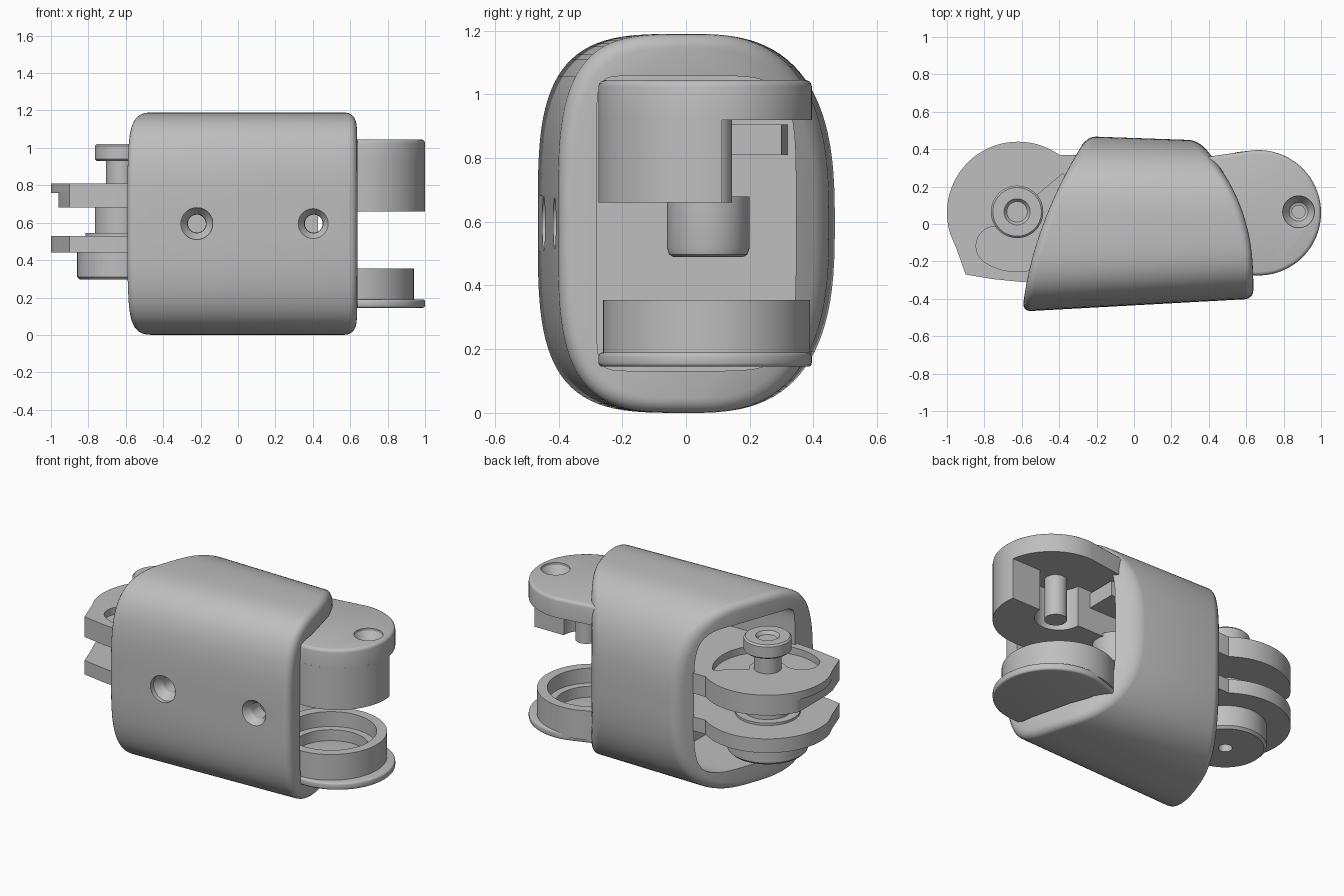
import bpy, bmesh
from math import sin, cos, pi, radians, copysign

if "Cube" in bpy.data.objects:
    bpy.data.objects.remove(bpy.data.objects["Cube"])

GREY = (0.52, 0.52, 0.52, 1)
grey = bpy.data.materials.new("plain_grey")
grey.use_nodes = True
grey.diffuse_color = GREY
grey.node_tree.nodes["Principled BSDF"].inputs["Base Color"].default_value = GREY


def finish(name, bm):
    bmesh.ops.recalc_face_normals(bm, faces=bm.faces)
    mesh = bpy.data.meshes.new(name)
    bm.to_mesh(mesh)
    bm.free()
    mesh.materials.append(grey)
    obj = bpy.data.objects.new(name, mesh)
    bpy.context.collection.objects.link(obj)
    return obj


def shade(obj):
    bpy.ops.object.select_all(action="DESELECT")
    obj.select_set(True)
    bpy.context.view_layer.objects.active = obj
    bpy.ops.object.shade_smooth_by_angle(angle=radians(32))


def loft(name, rings, closed=False):
    """Skin a list of point rings; cap the ends unless the loft wraps around."""
    bm = bmesh.new()
    rows = [[bm.verts.new(p) for p in ring] for ring in rings]
    n = len(rows[0])
    for a, b in zip(rows, rows[1:] + rows[:1] if closed else rows[1:]):
        for i in range(n):
            j = (i + 1) % n
            bm.faces.new((a[i], a[j], b[j], b[i]))
    if not closed:
        bm.faces.new(rows[0])
        bm.faces.new(rows[-1])
    return finish(name, bm)


def lathe(name, centre, profile, along_y=False, n=48, closed=False):
    """Turn (radius, height) pairs round a vertical axis, or one along y."""
    cx, cy = centre
    rings = []
    for r, h in profile:
        ring = [(r * cos(2 * pi * i / n), r * sin(2 * pi * i / n)) for i in range(n)]
        rings.append([(cx + u, h, cy + v) if along_y else (cx + u, cy + v, h) for u, v in ring])
    return loft(name, rings, closed)


def slab(name, outline, z0, z1, bevel=0.0, levels=()):
    """Extrude an outline upwards, rounding its rim at the given levels."""
    obj = loft(name, [[(x, y, z) for x, y in outline] for z in (z0, z1)])
    if bevel:
        bm = bmesh.new()
        bm.from_mesh(obj.data)
        rim = [e for e in bm.edges
               if any(all(abs(v.co.z - z) < 1e-4 for v in e.verts) for z in levels)]
        bmesh.ops.bevel(bm, geom=rim, offset=bevel, segments=3, affect="EDGES", profile=0.5)
        bm.to_mesh(obj.data)
        bm.free()
    return obj


def cut(obj, cutters):
    for c in cutters:
        c.hide_render = True
        mod = obj.modifiers.new("cut", "BOOLEAN")
        mod.operation, mod.solver, mod.object = "DIFFERENCE", "EXACT", c
    bpy.context.view_layer.update()
    mesh = bpy.data.meshes.new_from_object(obj.evaluated_get(bpy.context.evaluated_depsgraph_get()))
    obj.modifiers.clear()
    obj.data = mesh
    for c in cutters:
        bpy.data.objects.remove(c)


def arc(cx, cy, r, a0, a1, n=40):
    angles = [radians(a0 + (a1 - a0) * i / n) for i in range(n + 1)]
    return [(cx + r * cos(a), cy + r * sin(a)) for a in angles]


def power(v, n):
    return copysign(abs(v) ** (2 / n), v)


# Housing: rounded sleeve with curved slanted ends and a tunnel through it
N = 96
MID = 0.595
TURNS = [2 * pi * (i + 0.5) / N for i in range(N)]


def end_x(side, y):
    if side > 0:
        return 0.638 - 0.52 * max(y + 0.35, 0) ** 2.5
    u = y + 0.45
    return -0.595 + 0.115 * u + 0.285 * u * u


def outer_ring(side, inset, back):
    ring = []
    for t in TURNS:
        n = 2.75 if cos(t) > 0 else 3.6
        x = 0.5 * side
        for _ in range(6):
            y0, y1 = -0.435 + 0.055 * x + inset, 0.46 - 0.035 * x - inset
            y = (y0 + y1) / 2 + (y1 - y0) / 2 * power(cos(t), n)
            x = end_x(side, y) - side * back
        ring.append((x, y, MID + (MID - inset) * power(sin(t), n)))
    return ring


def tunnel_ring(side, y0, y1):
    ring = []
    for t in TURNS:
        n = 5 if cos(t) > 0 else 14
        y = (y0 + y1) / 2 + (y1 - y0) / 2 * power(cos(t), n)
        ring.append((end_x(side, y), y, MID + 0.463 * power(sin(t), n)))
    return ring


R = 0.045
steps = [(R * (1 - sin(a)), R * (1 - cos(a))) for a in (radians(18 * k) for k in range(6))]
rings = [outer_ring(-1, *s) for s in steps] + [outer_ring(1, *s) for s in reversed(steps)]
rings += [tunnel_ring(1, -0.28, 0.345), tunnel_ring(-1, -0.29, 0.365)]
housing = loft("housing", rings, closed=True)
cut(housing, [lathe("screw_cutter", (x, MID), [(0.085, -0.6), (0.085, -0.42), (0.05, -0.37), (0.045, -0.15)], True)
              for x in (-0.22, 0.405)])

# Wall across the tunnel, with its back corners cut off, and a bracket on it
half = [(-0.31, 0.47), (0.25, 0.47), (0.32, 0.42), (0.37, 0.28)]
section = [(y, MID + h) for y, h in half] + [(y, MID - h) for y, h in reversed(half)]
loft("inner_wall", [[(x, y, z) for y, z in section] for x in (-0.02, 0.08)])
slab("inner_bracket", [(0.05, 0.08), (0.42, 0.08), (0.42, 0.3), (0.05, 0.32)], 0.81, 0.905)
lathe("inner_hub", (0.2, 0.07), [(0.11, 0.49), (0.123, 0.497), (0.13, 0.52), (0.13, 0.68)])

# Upper knuckle: cap, scooped half-depth wall, centre column
KX, KY, KR = 0.665, 0.06, 0.335
knuckle = arc(KX, KY, KR, -90, 95) + [(0.4, 0.36), (0.06, 0.3), (0.06, -0.26)]
scooped = arc(KX, KY, KR, -90, 9) + arc(0.65, 0.11, 0.14, 0, -180) + [(0.06, 0.11), (0.06, -0.26)]
cap = slab("knuckle_cap", knuckle, 0.92, 1.045, 0.02, [1.045])
wall = slab("knuckle_wall", scooped, 0.66, 0.93)
for part in (cap, wall):
    cut(part, [lathe("hole_cutter", (0.88, 0.065),
                     [(0.035, 0.85), (0.035, 0.97), (0.05, 0.975), (0.085, 1.03), (0.085, 1.1)])])
lathe("knuckle_column", (0.65, 0.08), [(0.065, 0.66), (0.065, 0.93)])

# Lower knuckle: base plate and stepped cup
slab("cup_base", arc(KX, KY, KR, -90, 110) + [(0.06, 0.2), (0.06, -0.26)], 0.145, 0.19, 0.012, [0.145, 0.19])
lathe("cup_ring", (0.615, 0.065),
      [(0.325, 0.17), (0.325, 0.355), (0.265, 0.355), (0.265, 0.26), (0.22, 0.26), (0.22, 0.17)],
      closed=True, n=64)

# Fork plates at the other end; the upper one is undercut flat at its tip
PIN = (-0.625, 0.065)
fork = arc(-0.62, 0.06, 0.38, 54, 197)
fork += [(-0.95, -0.13), (-0.9, -0.27), (-0.75, -0.295), (-0.6, -0.31), (0.0, -0.31), (0.0, 0.32), (-0.3, 0.37)]
top_plate = slab("upper_fork_plate", fork, 0.76, 0.81)
slab("upper_fork_core", [(max(x, -0.96), y) for x, y in fork], 0.68, 0.76)
slab("lower_fork_plate", fork, 0.44, 0.53)

# Round-ended groove around the pin in the upper plate
START = radians(238)
groove = arc(*PIN, 0.32, 238, 400) + arc(*PIN, 0.11, 400, 238)
groove += arc(PIN[0] + 0.215 * cos(START), PIN[1] + 0.215 * sin(START), 0.105, 58, 238)[1:-1]
cut(top_plate, [slab("groove_cutter", groove, 0.765, 0.9)])

# Hinge pin with dished head, collar and bottom hub
lathe("hinge_pin", PIN,
      [(0.08, 0.5), (0.08, 0.93), (0.13, 0.93), (0.14, 0.94), (0.14, 1.01), (0.13, 1.02),
       (0.07, 1.02), (0.055, 1.0)])
lathe("pin_collar", PIN, [(0.19, 0.52), (0.19, 0.545), (0.14, 0.545), (0.14, 0.69)])
lathe("bottom_hub", PIN,
      [(0.04, 0.36), (0.04, 0.295), (0.22, 0.295), (0.235, 0.31), (0.235, 0.45)])

for obj in list(bpy.context.collection.objects):
    if obj.type == "MESH" and grey.name in obj.data.materials:
        shade(obj)
